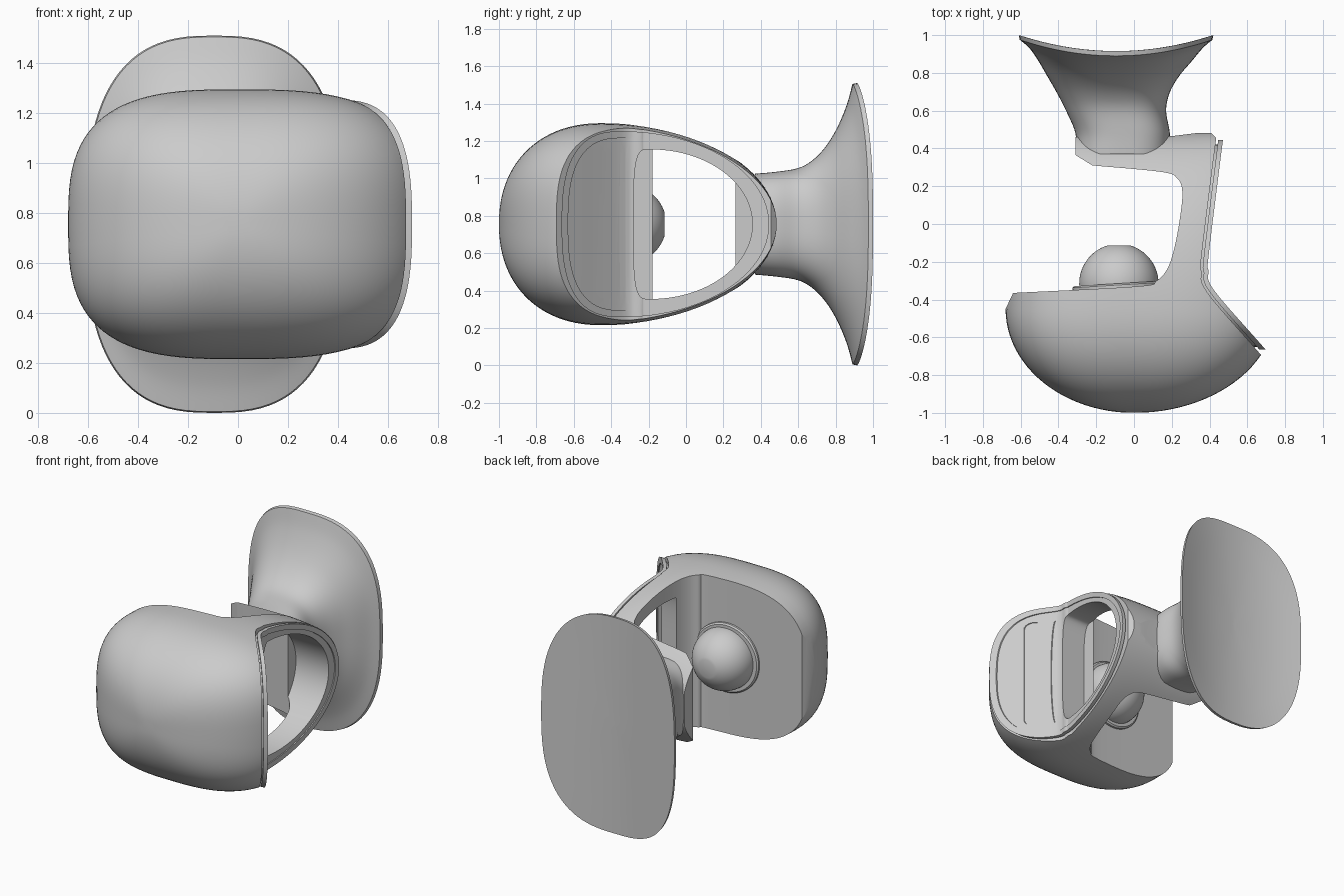
import bpy, bmesh, math
from mathutils import Vector

if "Cube" in bpy.data.objects:
    bpy.data.objects.remove(bpy.data.objects["Cube"])

MID = 0.755  # height of the horizontal symmetry plane


def smooth_path(points, steps=6):
    """Catmull-Rom curve through points of any dimension."""
    p = [Vector(q) for q in [points[0], *points, points[-1]]]
    out = []
    for a, b, c, d in zip(p, p[1:], p[2:], p[3:]):
        for i in range(steps):
            t = i / steps
            out.append((b * 2 + (c - a) * t + (a * 2 - b * 5 + c * 4 - d) * t**2
                        + (b * 3 - a - c * 3 + d) * t**3) / 2)
    return [tuple(v) for v in out + [p[-1]]]


def superellipse(n_exp, count=96):
    """Unit superellipse points."""
    def axis(v):
        return math.copysign(abs(v) ** (2 / n_exp), v)
    angles = [2 * math.pi * i / count for i in range(count)]
    return [(axis(math.cos(t)), axis(math.sin(t))) for t in angles]


def finish(name, bm):
    bmesh.ops.recalc_face_normals(bm, faces=bm.faces)
    mesh = bpy.data.meshes.new(name)
    bm.to_mesh(mesh)
    bm.free()
    obj = bpy.data.objects.new(name, mesh)
    bpy.context.collection.objects.link(obj)
    return obj


def loft(name, rings):
    """Closed skin over rings of equal length."""
    bm = bmesh.new()
    loops = [[bm.verts.new(co) for co in ring] for ring in rings]
    for low, high in zip(loops, loops[1:]):
        for i in range(len(low)):
            bm.faces.new((low[i - 1], low[i], high[i], high[i - 1]))
    bm.faces.new(loops[0])
    bm.faces.new(loops[-1])
    return finish(name, bm)


def plan_prism(name, outline):
    """Top outline extruded along z."""
    return loft(name, [[(x, y, z) for x, y in outline] for z in (-0.5, 2)])


def side_prism(name, outline, x0=0.2, x1=1.5):
    """Side outline extruded along x."""
    return loft(name, [[(x, y, z) for y, z in outline] for x in (x0, x1)])


def boolean(obj, cutter, operation):
    mod = obj.modifiers.new("cut", "BOOLEAN")
    mod.operation, mod.solver, mod.object = operation, "EXACT", cutter
    bpy.context.view_layer.update()
    result = obj.evaluated_get(bpy.context.evaluated_depsgraph_get())
    mesh = bpy.data.meshes.new_from_object(result)
    obj.modifiers.clear()
    obj.data = mesh
    bpy.data.objects.remove(cutter)
    return obj


def shade(obj, angle=30):
    bpy.ops.object.select_all(action="DESELECT")
    obj.select_set(True)
    bpy.context.view_layer.objects.active = obj
    bpy.ops.object.shade_smooth_by_angle(angle=math.radians(angle))


def egg(centre, front, back, height, blunt):
    """Side outline: blunt at the front, elliptical towards the back."""
    ahead = [(centre + u * front, MID + v * height)
             for u, v in superellipse(blunt) if u < -1e-6]
    behind = [(centre + u * back, MID + v * height)
              for u, v in superellipse(2) if u >= -1e-6]
    both = ahead + behind
    return sorted(both, key=lambda q: math.atan2(q[1] - MID, q[0] - centre))


def capsule(centre, radius, height):
    pts = []
    for i in range(32):
        t = 2 * math.pi * (i + 0.5) / 32
        lift = math.copysign(height - radius, math.sin(t))
        pts.append((centre + radius * math.cos(t), MID + lift + radius * math.sin(t)))
    return pts


def opening():
    return side_prism("opening_cutter", egg(-0.19, 0.09, 0.545, 0.4, 4))


# Housing envelope: rounded nose, then a tapering tail
def envelope_ring(y, width, height):
    return [(u * width * (0.75 if u > 0 else 0.68), y, MID + v * height)
            for u, v in superellipse(3)]


rings = []
for i in range(1, 25):
    t = math.pi / 2 * i / 24
    u = math.cos(t)
    rings.append(envelope_ring(-0.45 - 0.55 * u, math.sin(t),
                               0.54 * max(0, 1 - u**2.2) ** (1 / 2.2)))
for i in range(1, 24):
    t = math.pi / 2 * i / 24
    rings.append(envelope_ring(-0.45 + 0.935 * math.sin(t), 1, 0.54 * math.cos(t)))
body = loft("housing_and_arm", rings)

# Outer bent face of the arm: points with their offset directions
bend = smooth_path([(0.435, 0.455, 1, 0), (0.36, -0.15, 1, 0), (0.357, -0.25, 1, 0.15),
                    (0.39, -0.365, 0.9, 0.4), (0.67, -0.69, 0.72, 0.68),
                    (0.97, -1.04, 0.72, 0.68)])


def face_offset(d):
    return [(x + nx * d, y + ny * d) for x, y, nx, ny in bend]


# Plan of the housing back, arm and rear beam
inner = smooth_path([(-0.64, -0.365), (0.02, -0.33), (0.12, -0.3), (0.18, -0.23),
                     (0.22, -0.1), (0.25, 0.08), (0.255, 0.18), (0.23, 0.24),
                     (0.15, 0.275), (-0.22, 0.31)])
plan = inner + [(-0.31, 0.365), (-0.31, 0.46), (0.2, 0.465), (0.4, 0.49)]
plan += face_offset(0) + [(0.97, -1.3), (-0.9, -1.3), (-0.9, -0.45), (-0.68, -0.45)]
boolean(body, plan_prism("plan_cutter", plan), "INTERSECT")
boolean(body, opening(), "DIFFERENCE")
shade(body)


# Layers that follow the bent face within a side outline
def layer(name, d0, d1, outline):
    strip = plan_prism(name, face_offset(d0) + face_offset(d1)[::-1])
    return boolean(strip, side_prism("outline_cutter", outline), "INTERSECT")


gasket = layer("panel_gasket", -0.006, 0.013, egg(-0.34, 0.31, 0.76, 0.478, 2.7))
boolean(gasket, opening(), "DIFFERENCE")
shade(gasket)

panel = layer("side_panel", 0.012, 0.037, egg(-0.34, 0.325, 0.785, 0.497, 2.7))
recesses = [(0.03, egg(-0.34, 0.29, 0.75, 0.46, 2.7)),
            (0.024, capsule(-0.447, 0.05, 0.395)),
            (0.024, [(-0.333 + 0.025 * u, MID + 0.39 * v)
                     for u, v in superellipse(2, 48)])]
for depth, outline in recesses:
    boolean(panel, layer("recess_cutter", depth, 0.08, outline), "DIFFERENCE")
boolean(panel, opening(), "DIFFERENCE")
shade(panel)

# Flared neck and curved rear plate: y, half width, half height, centre x, bend
stations = smooth_path([
    (0.37, 0.25, 0.27, -0.06, 0), (0.48, 0.25, 0.28, -0.06, 0),
    (0.6, 0.265, 0.3, -0.095, 0), (0.68, 0.3, 0.345, -0.11, 0.2),
    (0.75, 0.35, 0.42, -0.11, 0.4), (0.81, 0.405, 0.52, -0.1, 0.6),
    (0.86, 0.46, 0.64, -0.095, 0.85), (0.89, 0.51, 0.75, -0.095, 1)], 5)
stations.append((0.915, 0.515, 0.755, -0.095, 1))
for k in (0.8, 0.6, 0.4, 0.2, 0.02):
    stations.append((0.915, 0.515 * k, 0.755 * k, -0.095, k * k))
neck = loft("neck_and_rear_plate", [
    [(cx + u * a, y + 0.085 * b * u * u, MID + v * h) for u, v in superellipse(2.7)]
    for y, a, h, cx, b in stations])
shade(neck)


# Ball with a flat tip on a low collar, turned around the y axis
def turned(name, profile, x, y, tilt=0):
    obj = loft(name, [[(r * c, d, r * s) for c, s in superellipse(2, 64)]
                      for r, d in profile])
    obj.location = (x, y, MID)
    obj.rotation_euler.z = tilt
    shade(obj)


arc = [math.radians(-20 + 93 * i / 20) for i in range(21)]
turned("ball", [(0.21 * math.cos(t), 0.21 * math.sin(t)) for t in arc], -0.08, -0.315)
turned("ball_collar", [(0.24, -0.03), (0.24, 0.012), (0.23, 0.02), (0.2, 0.02)],
       -0.085, -0.335, math.radians(3.5))
